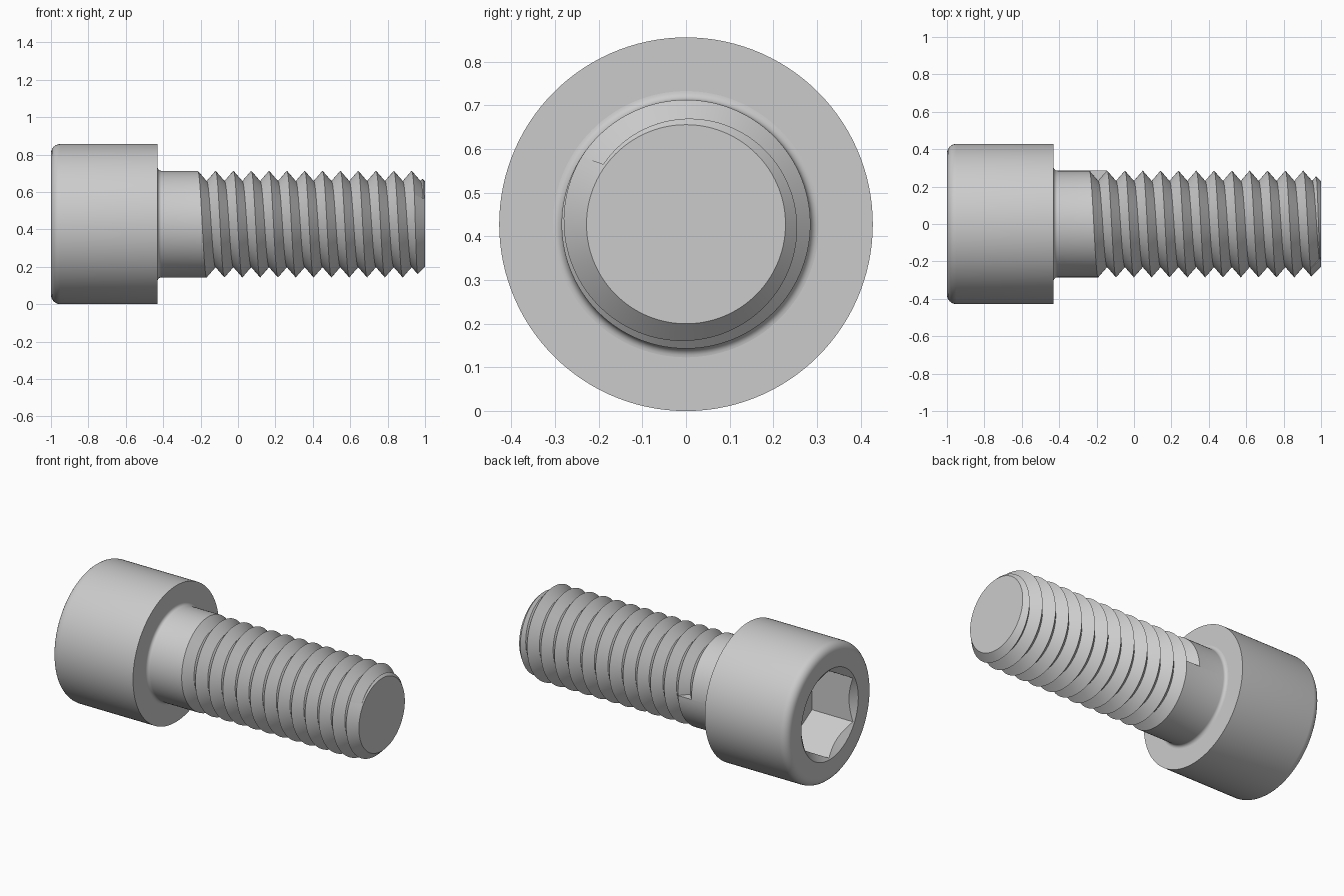
import bpy, bmesh
from math import sin, cos, pi, radians

cube = bpy.data.objects.get("Cube")
if cube:
    bpy.data.objects.remove(cube, do_unlink=True)

SIDES = 120
HEAD_R, SHANK_R, ROOT_R, TIP_R = 0.428, 0.285, 0.23, 0.228
HEAD_END = -0.43                      # underside of the head
HEX_IN, RIM_R, SOCKET_DEPTH = 0.2375, 0.282, 0.29
PITCH, THREAD_START, TURNS = 0.0953, -0.239, 14

steel = bpy.data.materials.new("steel grey")
steel.use_nodes = True
steel.diffuse_color = (0.6, 0.6, 0.6, 1)
steel.node_tree.nodes["Principled BSDF"].inputs["Base Color"].default_value = (0.6, 0.6, 0.6, 1)


def arc(cx, cr, radius, start, end, steps=6):
    """Rounded corner in the (x, radius) plane, angles in degrees."""
    angles = [radians(start + (end - start) * i / steps) for i in range(steps + 1)]
    return [(cx + radius * cos(a), cr + radius * sin(a)) for a in angles]


def loft(name, profile, cap_first=False, cap_last=False, extra=None):
    """Sweep a profile that may vary with the angle around the x axis."""
    bm = bmesh.new()
    cols = []
    for i in range(SIDES + 1):
        t = 2 * pi * i / SIDES - pi / 2          # from the back, over the top
        cols.append([bm.verts.new((x, -r * sin(t), HEAD_R + r * cos(t)))
                     for x, r in profile(t)])
    for a, b in zip(cols, cols[1:]):
        for j in range(len(a) - 1):
            bm.faces.new((a[j], b[j], b[j + 1], a[j + 1]))
    if cap_first:
        bm.faces.new([c[0] for c in reversed(cols[:-1])])
    if cap_last:
        bm.faces.new([c[-1] for c in cols[:-1]])
    if extra:
        bm.faces.new([cols[0][j] for j in extra])
    bmesh.ops.remove_doubles(bm, verts=bm.verts, dist=0.00001)
    mesh = bpy.data.meshes.new(name)
    bm.to_mesh(mesh)
    bm.free()
    mesh.materials.append(steel)
    obj = bpy.data.objects.new(name, mesh)
    bpy.context.collection.objects.link(obj)
    bpy.ops.object.select_all(action='DESELECT')
    obj.select_set(True)
    bpy.context.view_layer.objects.active = obj
    bpy.ops.object.shade_smooth_by_angle(angle=radians(30))
    return obj


# Head: hexagonal socket with countersunk rim, rounded outer edge, flat underside
def head_profile(t):
    hex_r = HEX_IN / cos(t % (pi / 3) - pi / 6)
    socket = [(-1 + SOCKET_DEPTH, hex_r), (-1 + (RIM_R - hex_r) * 0.75, hex_r), (-1, RIM_R)]
    corner = arc(-0.95, HEAD_R - 0.05, 0.05, 180, 90)
    return socket + corner + [(HEAD_END, HEAD_R), (HEAD_END, SHANK_R + 0.02)]


# Shank: fillet, plain neck, helical groove, chamfered tip
FILLET = arc(HEAD_END + 0.02, SHANK_R + 0.02, 0.02, 180, 270)


def chamfer(points):
    """Cut the profile off where it meets the cone at the tip."""
    limit = 1 + TIP_R
    out = [points[0]]
    for (x0, r0), (x1, r1) in zip(points, points[1:]):
        s0, s1 = x0 + r0 - limit, x1 + r1 - limit
        if len(out) > 1 and out[-1] != (x0, r0):
            out.append(out[-1])                  # already past the cut
        elif s1 > 0:
            f = s0 / (s0 - s1)
            out.append((x0 + (x1 - x0) * f, r0 + (r1 - r0) * f))
        else:
            out.append((x1, r1))
    return out + [(1, TIP_R)]


def shank_profile(t):
    start = THREAD_START + PITCH * (t + pi / 2) / (2 * pi)
    thread = []
    for k in range(TURNS):
        thread += [(start + k * PITCH, SHANK_R), (start + (k + 0.5) * PITCH, ROOT_R)]
    return chamfer(FILLET + thread)


loft("socket_head", head_profile, cap_first=True)
first = len(FILLET)
loft("threaded_shank", shank_profile, cap_last=True, extra=(first, first + 1, first + 2))
